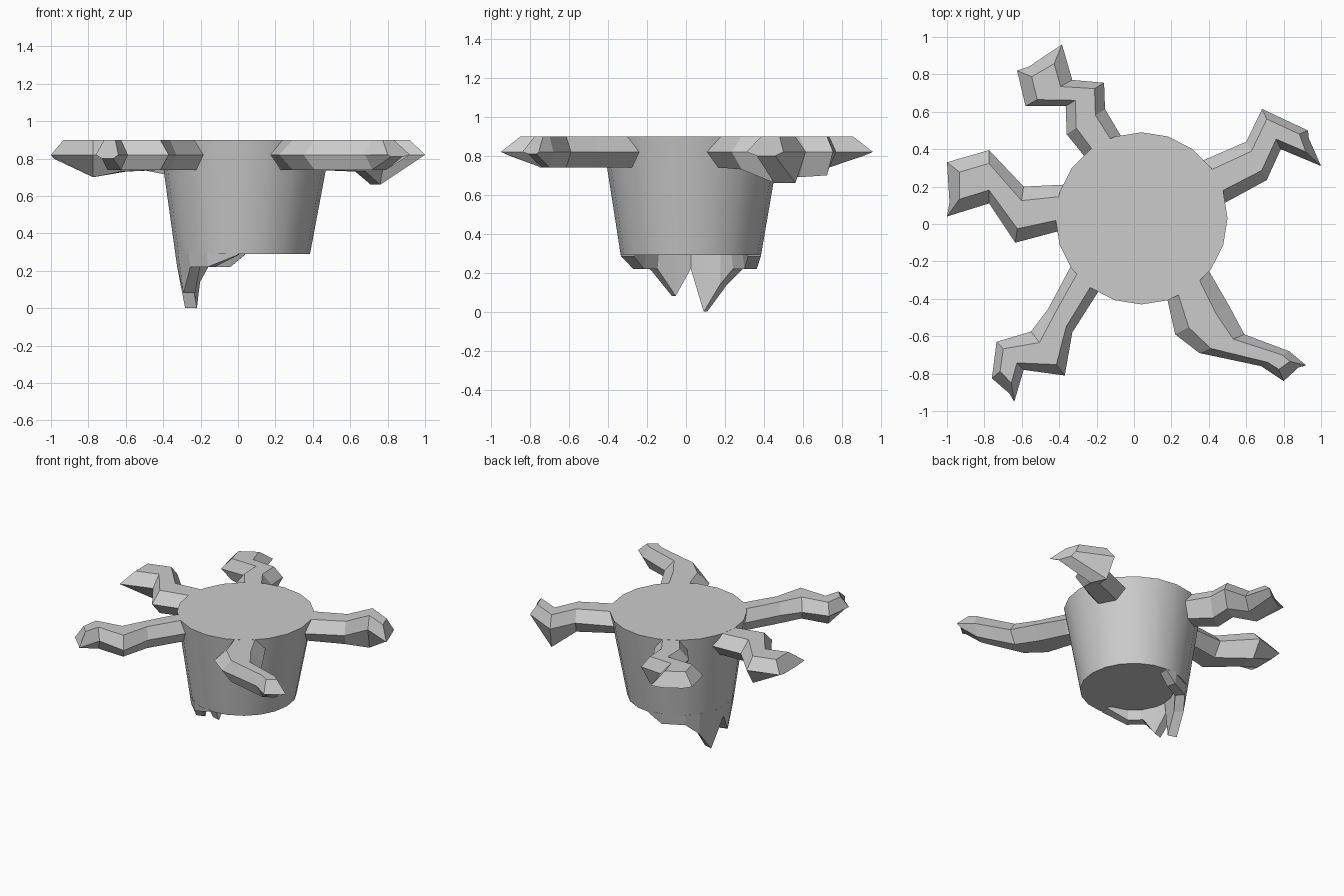
import bpy, bmesh
from math import sin, cos, radians
from mathutils import Vector

if "Cube" in bpy.data.objects:
    bpy.data.objects.remove(bpy.data.objects["Cube"])

TOP, MID = 0.9, 0.82


def make_object(name, bm, smooth=False):
    bmesh.ops.recalc_face_normals(bm, faces=bm.faces)
    mesh = bpy.data.meshes.new(name)
    bm.to_mesh(mesh)
    bm.free()
    obj = bpy.data.objects.new(name, mesh)
    bpy.context.collection.objects.link(obj)
    if smooth:
        bpy.context.view_layer.objects.active = obj
        obj.select_set(True)
        bpy.ops.object.shade_smooth_by_angle(angle=radians(30))
        obj.select_set(False)
    return obj


def loft(name, sections, smooth=False):
    """Skin matching closed sections and cap both ends."""
    bm = bmesh.new()
    rings = [[bm.verts.new(p) for p in s] for s in sections]
    n = len(rings[0])
    for a, b in zip(rings, rings[1:]):
        for i in range(n):
            j = (i + 1) % n
            bm.faces.new((a[i], a[j], b[j], b[i]))
    bm.faces.new(rings[0])
    bm.faces.new(rings[-1])
    return make_object(name, bm, smooth)


def cone_point(angle, z, inset=0.0):
    """Point on the tapering trunk wall."""
    t = (TOP - z) / 0.61
    r = 0.46 - 0.1 * t - inset
    cx, cy = 0.04 - 0.015 * t, 0.03 - 0.005 * t
    return (cx + r * cos(radians(angle)), cy + r * sin(radians(angle)), z)


# Trunk
loft("trunk", [[cone_point(18 * i + 18, z) for i in range(20)] for z in (TOP, 0.29)], True)

# Broken splinters along the left of the lower rim: (angle, lowest z)
rim = [(88, 0.285), (103, 0.22), (130, 0.22), (146, 0.14), (164, 0.0),
       (180, 0.22), (197, 0.08), (217, 0.22), (238, 0.22), (266, 0.285)]
sections = []
for angle, low in rim:
    sections.append([cone_point(angle, 0.3), cone_point(angle, low),
                     cone_point(angle, low, 0.065), cone_point(angle, 0.3, 0.09)])
loft("splintered_rim", sections)

# Roots: stations of (left x, left y, right x, right y, underside z)
roots = {
    "left": [(-.2, 0, -.2, .22, .74), (-.41, -.04, -.38, .21, .74), (-.635, -.10, -.59, .20, .73),
             (-.775, .11, -.775, .395, .70), (-1, .04, -1, .33, .80)],
    "back": [(-.15, .22, .03, .3, .74), (-.36, .48, -.155, .615, .69), (-.365, .63, -.16, .755, .70),
             (-.58, .63, -.33, .77, .74), (-.625, .82, -.385, .96, .80)],
    "right": [(.2, .28, .28, .06, .74), (.37, .34, .48, .11, .74), (.6, .44, .71, .235, .73),
              (.685, .615, .785, .40, .66), (.93, .5, 1, .31, .80)],
    "front_right": [(.27, -.1, .1, -.22, .74), (.4, -.25, .18, -.41, .74), (.51, -.44, .22, -.59, .74),
                    (.59, -.59, .35, -.69, .74), (.83, -.68, .68, -.76, .74),
                    (.92, -.755, .80, -.84, .81)],
    "front_left": [(-.09, -.2, -.24, -.07, .74), (-.19, -.36, -.34, -.23, .74),
                   (-.33, -.58, -.46, -.455, .74), (-.37, -.81, -.55, -.575, .74),
                   (-.59, -.78, -.735, -.63, .74), (-.64, -.95, -.76, -.825, .80)],
}
for side, stations in roots.items():
    sections = []
    for k, (lx, ly, rx, ry, low) in enumerate(stations):
        left, right = Vector((lx, ly, MID)), Vector((rx, ry, MID))
        back = Vector((0, 0, 0))
        if k == len(stations) - 1:      # bevelled tip
            p = stations[k - 1]
            step = (left + right) / 2 - Vector((p[0] + p[2], p[1] + p[3], 2 * MID)) / 2
            back = step.normalized() * 0.07
        ring = [left, right]
        for f, z, b in ((0.75, low, back * 0.2), (0.25, low, back * 0.2)):
            ring.insert(len(ring), left.lerp(right, f) - b + Vector((0, 0, z - MID)))
        tops = [left.lerp(right, f) - back + Vector((0, 0, TOP - 0.001 - MID)) for f in (0.25, 0.75)]
        sections.append([left] + tops + ring[1:])
    loft(side + "_root", sections)
